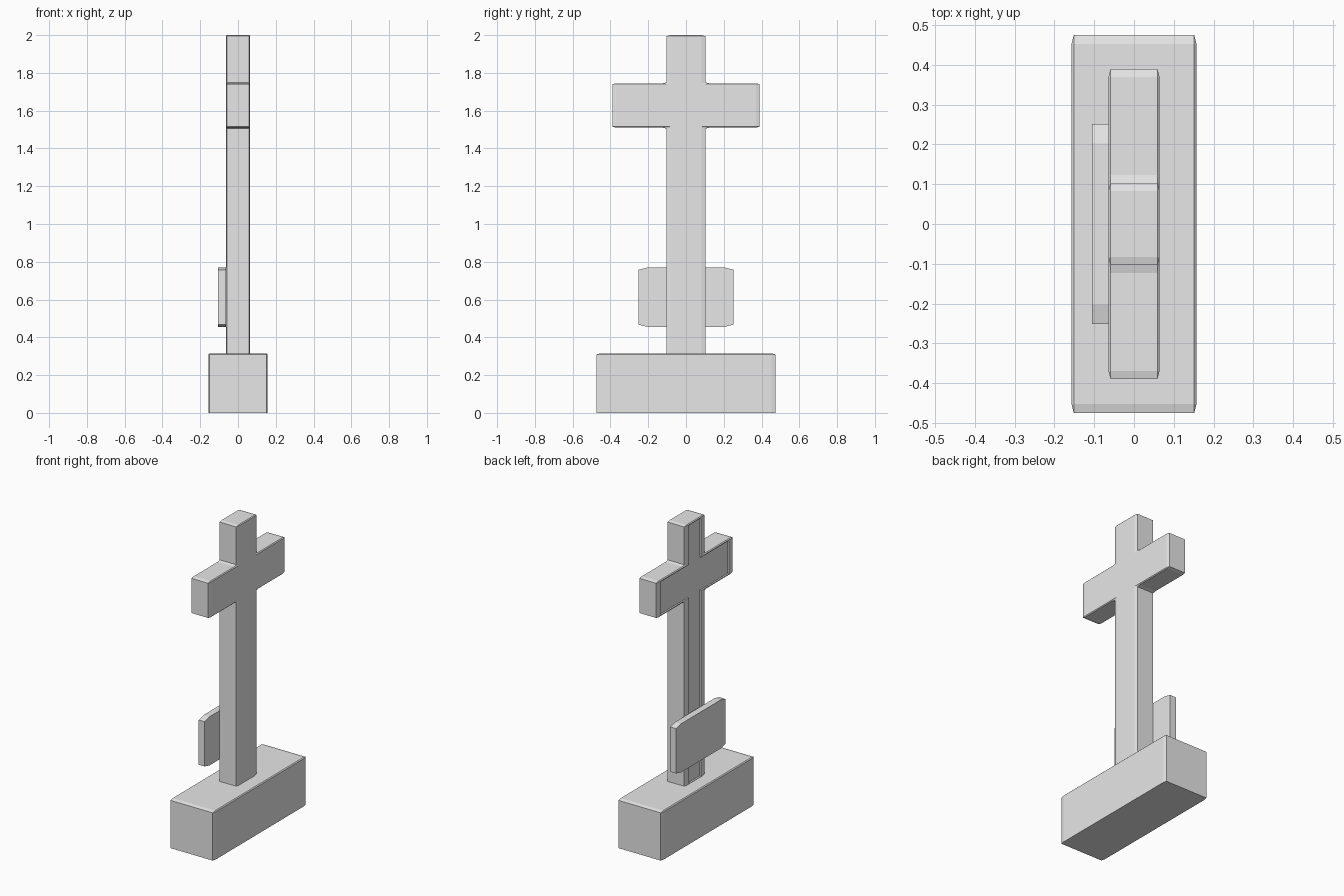
import bpy
import bmesh
from mathutils import Matrix

cube = bpy.data.objects.get("Cube")
if cube:
    bpy.data.objects.remove(cube, do_unlink=True)

stone = bpy.data.materials.new("grey stone")
stone.use_nodes = True
GREY = (0.8, 0.8, 0.8, 1)
stone.diffuse_color = GREY
stone.node_tree.nodes["Principled BSDF"].inputs["Base Color"].default_value = GREY

# Bevels are cut in a stretched space, so they end up wide in y, thin in x and z
STRETCH = 4


def slab(name, outline, x0, x1, bevel, choose_edge, recess=False):
    """Extrude a (y, z) outline from x0 to x1 and chamfer the chosen edges."""
    bm = bmesh.new()
    face = bm.faces.new([bm.verts.new((x0 * STRETCH, y, z * STRETCH)) for y, z in outline])
    ext = bmesh.ops.extrude_face_region(bm, geom=[face], use_keep_orig=True)
    moved = [v for v in ext["geom"] if isinstance(v, bmesh.types.BMVert)]
    bmesh.ops.translate(bm, verts=moved, vec=((x1 - x0) * STRETCH, 0, 0))
    bmesh.ops.recalc_face_normals(bm, faces=bm.faces)
    edges = [e for e in bm.edges if choose_edge(e)]
    bmesh.ops.bevel(bm, geom=edges, offset=bevel, segments=1, profile=0.5,
                    affect='EDGES', clamp_overlap=True)
    if recess:
        bm.normal_update()
        panel = [f for f in bm.faces if f.normal.x < -0.99]
        bmesh.ops.inset_region(bm, faces=panel, thickness=0.02, use_even_offset=True)
        bmesh.ops.inset_region(bm, faces=panel, thickness=0.0002, depth=-0.04,
                               use_even_offset=True)
    bmesh.ops.transform(bm, verts=bm.verts,
                        matrix=Matrix.Diagonal((1 / STRETCH, 1, 1 / STRETCH, 1)))
    bmesh.ops.recalc_face_normals(bm, faces=bm.faces)
    mesh = bpy.data.meshes.new(name)
    bm.to_mesh(mesh)
    bm.free()
    mesh.materials.append(stone)
    obj = bpy.data.objects.new(name, mesh)
    bpy.context.collection.objects.link(obj)
    return obj


def rectangle(half, low, high):
    return [(-half, low), (half, low), (half, high), (-half, high)]


def above_bottom(edge):
    lowest = min(v.co.z for v in edge.link_faces[0].verts)
    lowest = min([lowest] + [v.co.z for f in edge.link_faces for v in f.verts])
    return any(v.co.z > lowest + 0.01 for v in edge.verts)


def along_x(edge):
    a, b = edge.verts
    return abs(a.co.x - b.co.x) > 0.01


# Base block
slab("base", rectangle(0.475, 0, 0.315), -0.157, 0.157, 0.022, above_bottom)

# Cross: half outline mirrored in y, with a sunken panel on the -x face
half = [(0.103, 0.312), (0.103, 1.51), (0.39, 1.51), (0.39, 1.745), (0.103, 1.745), (0.103, 2)]
outline = half + [(-y, z) for y, z in reversed(half)]
slab("cross", outline, -0.064, 0.064, 0.02,
     lambda e: any(v.co.z > 0.32 * STRETCH for v in e.verts), recess=True)

# Plaque on the -x face, with clipped corners
slab("plaque", rectangle(0.252, 0.455, 0.77), -0.106, -0.063, 0.05, along_x)
